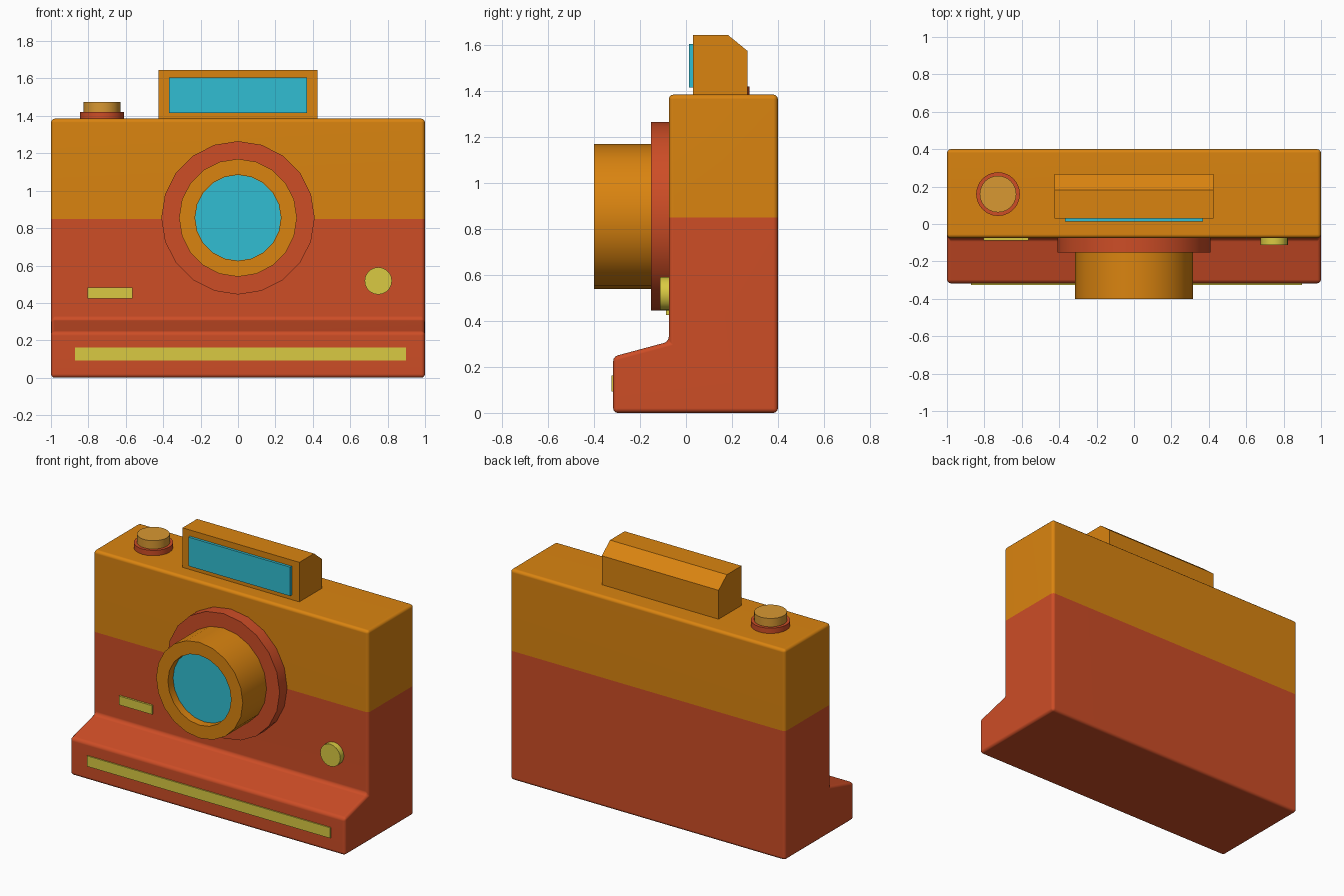
import bpy, bmesh, math
from mathutils import Matrix, Vector

if "Cube" in bpy.data.objects:
    bpy.data.objects.remove(bpy.data.objects["Cube"])


def material(name, rgb):
    lin = [(c / 255 / 12.92) if c < 11 else ((c / 255 + 0.055) / 1.055) ** 2.4 for c in rgb]
    m = bpy.data.materials.new(name)
    m.diffuse_color = (*lin, 1)
    m.use_nodes = True
    m.node_tree.nodes["Principled BSDF"].inputs["Base Color"].default_value = m.diffuse_color
    return m


ORANGE = material("orange", (218, 132, 16))
RED = material("red", (205, 77, 38))
TEAL = material("teal glass", (49, 190, 210))
YELLOW = material("yellow", (218, 202, 66))
TAN = material("tan", (216, 152, 50))


def finish(name, bm, *mats, smooth=None):
    bmesh.ops.recalc_face_normals(bm, faces=bm.faces)
    mesh = bpy.data.meshes.new(name)
    bm.to_mesh(mesh)
    bm.free()
    ob = bpy.data.objects.new(name, mesh)
    bpy.context.collection.objects.link(ob)
    for m in mats:
        mesh.materials.append(m)
    if smooth:
        bpy.ops.object.select_all(action='DESELECT')
        ob.select_set(True)
        bpy.context.view_layer.objects.active = ob
        bpy.ops.object.shade_smooth_by_angle(angle=math.radians(smooth))
    return ob


def extrude_x(profile, half):
    """Solid from a (y, z) profile, running from -half to half in x."""
    bm = bmesh.new()
    f = bm.faces.new([bm.verts.new((-half, y, z)) for y, z in profile])
    ext = bmesh.ops.extrude_face_region(bm, geom=[f], use_keep_orig=True)
    vs = [g for g in ext["geom"] if isinstance(g, bmesh.types.BMVert)]
    bmesh.ops.translate(bm, verts=vs, vec=(2 * half, 0, 0))
    bmesh.ops.recalc_face_normals(bm, faces=bm.faces)
    return bm


def box(name, mat, x, y, z):
    bm = extrude_x([(y[0], z[0]), (y[1], z[0]), (y[1], z[1]), (y[0], z[1])], (x[1] - x[0]) / 2)
    bmesh.ops.translate(bm, verts=bm.verts, vec=((x[0] + x[1]) / 2, 0, 0))
    return finish(name, bm, mat)


def lathe(name, mat, profile, loc, front=True, sides=20):
    """Turned part from (radius, height) points, closed on its axis; height runs to -y or up."""
    bm = bmesh.new()
    rings = [[bm.verts.new((r * math.cos(2 * math.pi * i / sides),
                            r * math.sin(2 * math.pi * i / sides), h))
              for i in range(sides)] for r, h in profile]
    for a, b in zip(rings, rings[1:]):
        for i in range(sides):
            j = (i + 1) % sides
            bm.faces.new((a[i], a[j], b[j], b[i]))
    bm.faces.new(rings[0][::-1])
    bm.faces.new(rings[-1])
    turn = Matrix.Rotation(math.pi / 2, 4, 'X') if front else Matrix.Identity(4)
    bm.transform(Matrix.Translation(loc) @ turn)
    return finish(name, bm, mat, smooth=30)


# Camera body with stepped front, softened edges and two-tone split
bm = extrude_x([(0.4, 0), (0.4, 1.385), (-0.075, 1.385), (-0.075, 0.31),
                (-0.317, 0.245), (-0.317, 0)], 1.0)
bmesh.ops.bevel(bm, geom=bm.edges[:], offset=0.02, segments=3, profile=0.5,
                affect='EDGES', clamp_overlap=True)
bmesh.ops.bisect_plane(bm, geom=bm.verts[:] + bm.edges[:] + bm.faces[:],
                       plane_co=(0, 0, 0.85), plane_no=(0, 0, 1))
for f in bm.faces:
    f.material_index = 0 if f.calc_center_median().z > 0.85 else 1
body = finish("camera_body", bm, ORANGE, RED, smooth=40)
wn = body.modifiers.new("even shading", 'WEIGHTED_NORMAL')
wn.keep_sharp = True

# Lens: collar, hollow barrel, glass
lens = (0, -0.07, 0.855)
lathe("lens_collar", RED, [(0.41, 0), (0.41, 0.083)], lens)
lathe("lens_barrel", ORANGE, [(0.315, 0.07), (0.315, 0.33), (0.23, 0.33), (0.23, 0.27)], lens)
lathe("lens_glass", TEAL, [(0.229, 0.268), (0.229, 0.278)], lens)

# Flash housing with chamfered back, and its window
finish("flash_housing", extrude_x([(0.03, 1.375), (0.268, 1.375), (0.268, 1.575),
                                   (0.182, 1.645), (0.03, 1.645)], 0.425), ORANGE)
box("flash_window", TEAL, (-0.37, 0.37), (0.013, 0.035), (1.415, 1.605))

# Shutter button on top
lathe("shutter_base", RED, [(0.117, 0), (0.117, 0.04)], (-0.727, 0.16, 1.38), False, 24)
lathe("shutter_button", TAN, [(0.098, 0.03), (0.098, 0.095)], (-0.727, 0.16, 1.38), False, 24)

# Yellow front details
lathe("front_knob", YELLOW, [(0.073, 0), (0.073, 0.043)], (0.75, -0.07, 0.518))
box("front_label_plate", YELLOW, (-0.805, -0.565), (-0.088, -0.07), (0.425, 0.483))
box("photo_slot", YELLOW, (-0.872, 0.897), (-0.325, -0.31), (0.093, 0.162))
